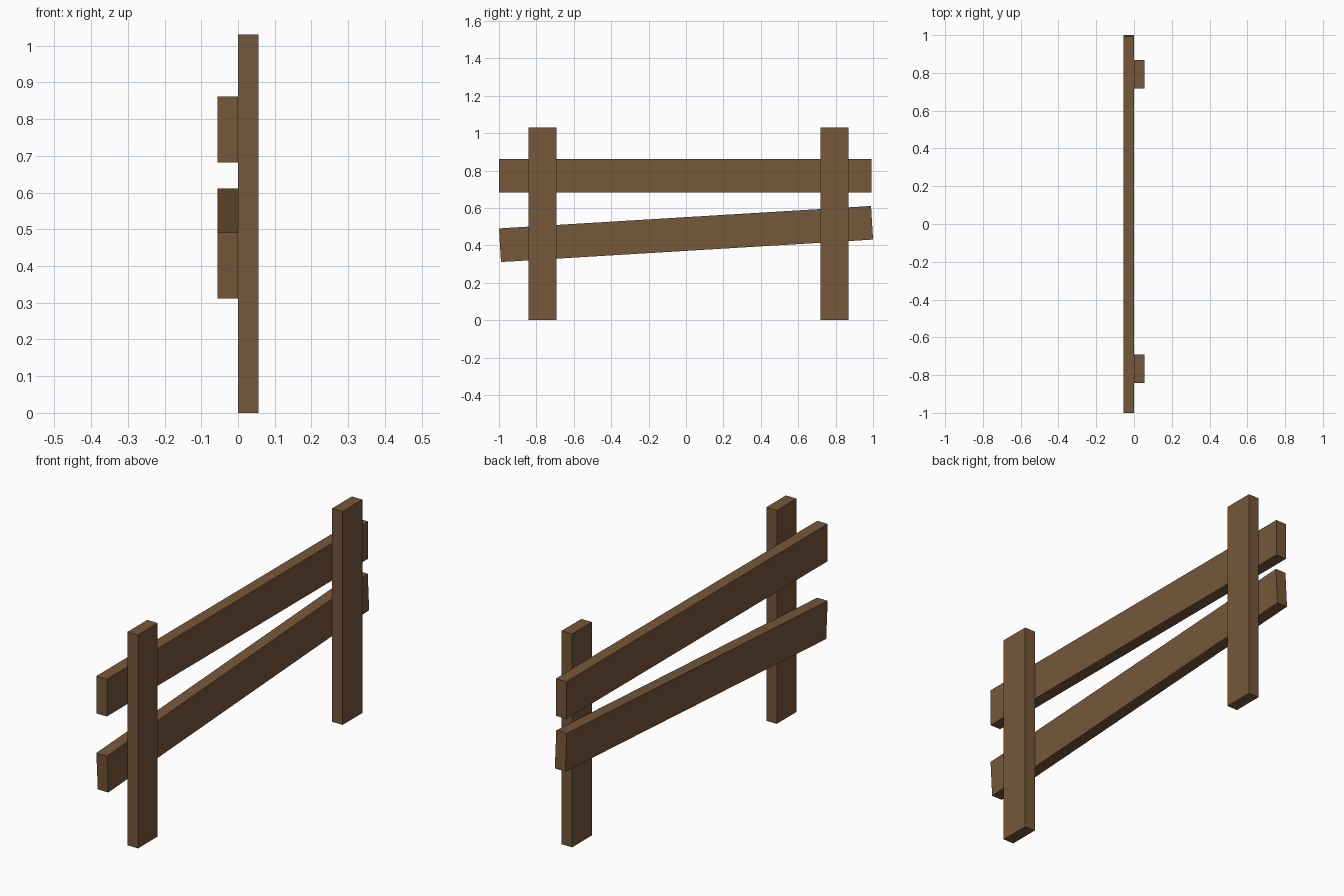
import bpy, bmesh
from mathutils import Matrix
from math import atan2

if "Cube" in bpy.data.objects:
    bpy.data.objects.remove(bpy.data.objects["Cube"])

wood = bpy.data.materials.new("brown_wood")
wood.diffuse_color = (0.18, 0.095, 0.042, 1)
wood.use_nodes = True
wood.node_tree.nodes["Principled BSDF"].inputs["Base Color"].default_value = wood.diffuse_color


def board(name, center, size, tilt=0.0):
    """Rectangular board, tilted about the x axis."""
    mesh = bpy.data.meshes.new(name)
    bm = bmesh.new()
    bmesh.ops.create_cube(bm, size=1, matrix=Matrix.Diagonal((*size, 1)))
    bm.to_mesh(mesh)
    bm.free()
    mesh.materials.append(wood)
    obj = bpy.data.objects.new(name, mesh)
    obj.location = center
    obj.rotation_euler.x = tilt
    bpy.context.collection.objects.link(obj)


T = 0.056  # board thickness

# Upright posts in front of the rails
for name, y in (("left_post", -0.767), ("right_post", 0.793)):
    board(name, (T / 2, y, 0.515), (T, 0.15, 1.03))

# Level upper rail and sagging lower rail
board("upper_rail", (-T / 2, -0.004, 0.772), (T, 1.993, 0.18))
board("lower_rail", (-T / 2, 0, 0.461), (T, 1.993, 0.18), atan2(0.12, 1.99))
